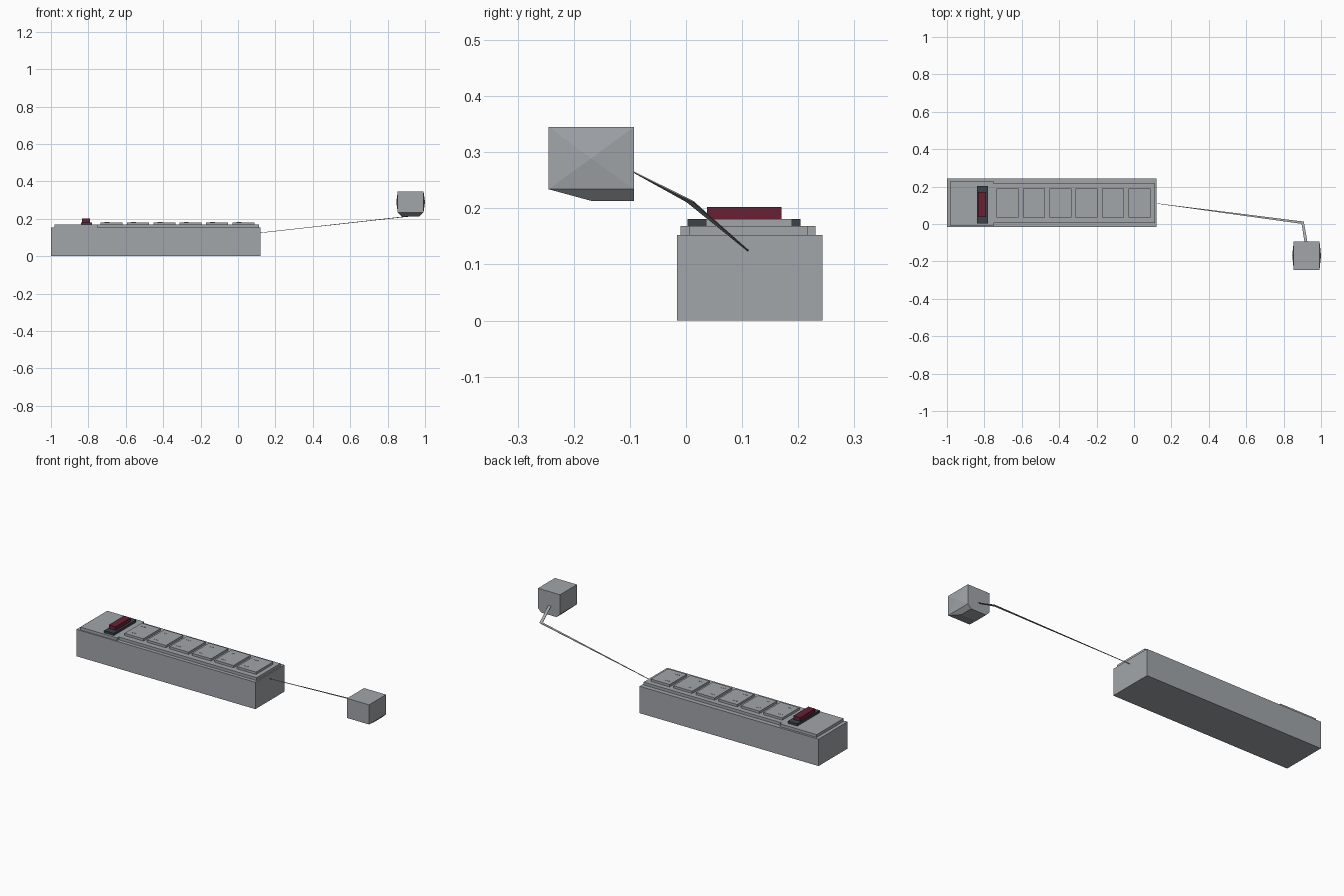
import bpy, bmesh
from mathutils import Vector

if "Cube" in bpy.data.objects:
    bpy.data.objects.remove(bpy.data.objects["Cube"])


def material(name, rgb):
    m = bpy.data.materials.new(name)
    m.diffuse_color = (*rgb, 1)
    m.use_nodes = True
    m.node_tree.nodes["Principled BSDF"].inputs["Base Color"].default_value = m.diffuse_color
    return m


grey = material("grey_plastic", (0.36, 0.38, 0.40))
dark = material("dark_frame", (0.045, 0.055, 0.065))
red = material("dark_red", (0.14, 0.015, 0.035))


def finish(name, bm, mat):
    bmesh.ops.recalc_face_normals(bm, faces=bm.faces[:])
    me = bpy.data.meshes.new(name)
    bm.to_mesh(me)
    bm.free()
    me.materials.append(mat)
    ob = bpy.data.objects.new(name, me)
    bpy.context.collection.objects.link(ob)
    return ob


def box(name, x, y, z, mat):
    bm = bmesh.new()
    bmesh.ops.create_cube(bm, size=1)
    for v in bm.verts:
        v.co = [a + (b - a) * (c + 0.5) for (a, b), c in zip((x, y, z), v.co)]
    return finish(name, bm, mat)


# Strip body and raised top panels
box("body", (-1, 0.12), (-0.016, 0.243), (0, 0.152), grey)
box("switch_panel", (-0.98, -0.75), (-0.01, 0.231), (0.152, 0.168), grey)
box("socket_panel", (-0.75, 0.113), (0.005, 0.217), (0.152, 0.168), grey)

# Rocker switch
box("switch_frame", (-0.84, -0.78), (0.003, 0.204), (0.168, 0.181), dark)
box("switch_rocker", (-0.834, -0.792), (0.037, 0.17), (0.181, 0.202), red)

# Six sockets, each with two small slot plates
for i in range(6):
    x = -0.735 + 0.141 * i
    box(f"socket_{i + 1}", (x, x + 0.118), (0.036, 0.189), (0.168, 0.181), grey)
    for j, y in enumerate((0.066, 0.156)):
        box(f"socket_{i + 1}_slot_{j + 1}", (x + 0.022, x + 0.048),
            (y - 0.003, y + 0.003), (0.181, 0.182), grey)

# Thin cord: flat ribbon that widens towards the plug
path = [((0.12, 0.11, 0.125), (0, 0.001, 0)),
        ((0.902, 0.007, 0.212), (0.006, 0.006, 0)),
        ((0.92, -0.1, 0.268), (0.008, 0, 0))]
bm = bmesh.new()
rings = []
for p, side in path:
    p, s, up = Vector(p), Vector(side), Vector((0, 0, 0.0012))
    rings.append([bm.verts.new(q) for q in (p - s - up, p + s - up, p + s + up, p - s + up)])
for a, b in zip(rings, rings[1:]):
    for k in range(4):
        bm.faces.new((a[k], a[(k + 1) % 4], b[(k + 1) % 4], b[k]))
bm.faces.new(rings[0])
bm.faces.new(rings[-1])
finish("cord", bm, grey)

# Plug: block with slightly bulged sides and a narrower wedge underneath
bm = bmesh.new()
cx = 0.923
for s in (-1, 1):
    for y in (-0.245, -0.093):
        for z in (0.234, 0.345):
            bm.verts.new((cx + s * 0.069, y, z))
    bm.verts.new((cx + s * 0.077, -0.169, 0.289))
    for y in (-0.168, -0.093):
        bm.verts.new((cx + s * 0.048, y, 0.213))
bmesh.ops.convex_hull(bm, input=bm.verts[:])
finish("plug", bm, grey)
